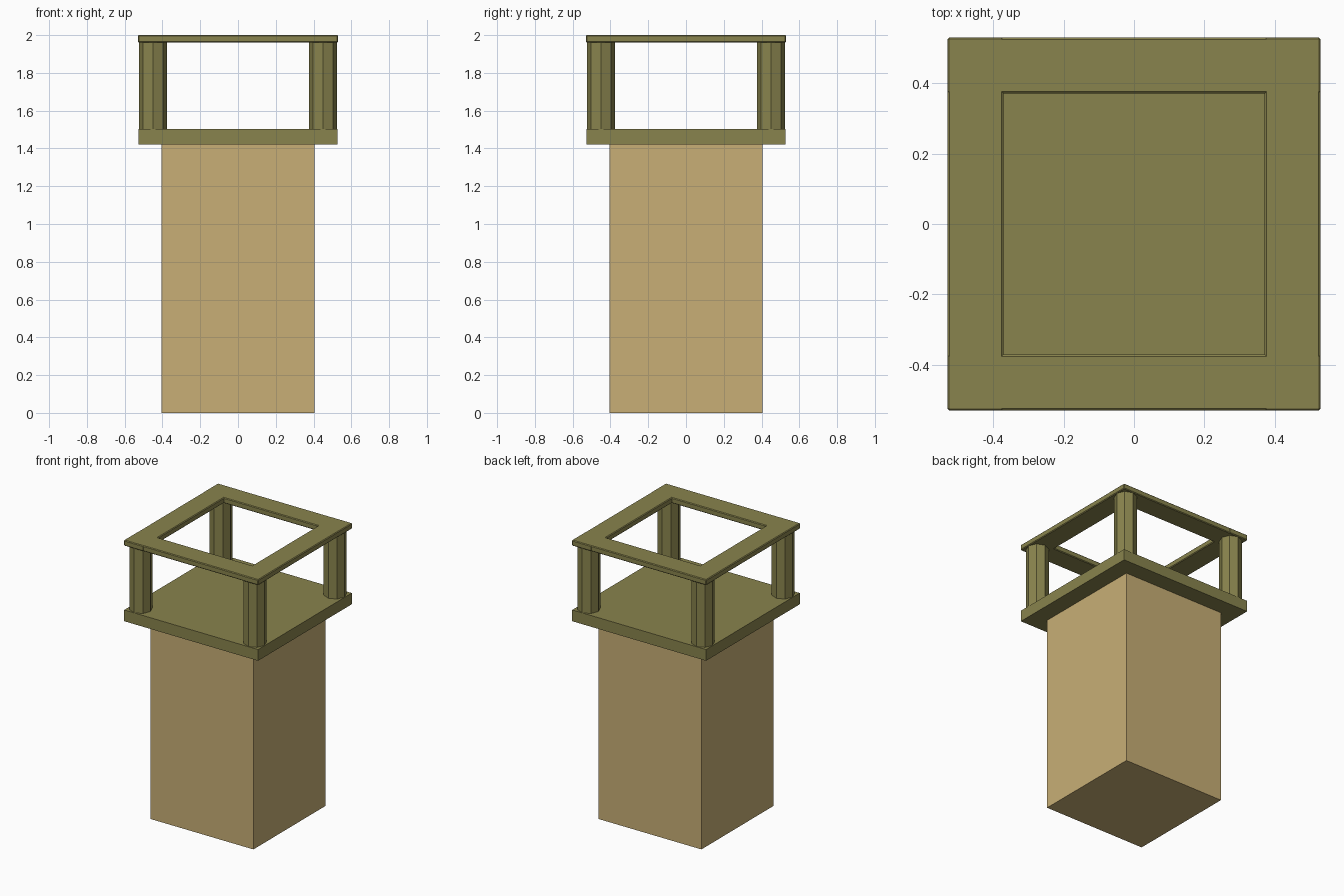
import bpy
from math import radians

if "Cube" in bpy.data.objects:
    bpy.data.objects.remove(bpy.data.objects["Cube"])


def material(name, color):
    m = bpy.data.materials.new(name)
    m.diffuse_color = color
    m.use_nodes = True
    m.node_tree.nodes["Principled BSDF"].inputs["Base Color"].default_value = m.diffuse_color
    return m


tan = material("tan", (0.58, 0.43, 0.18, 1))
olive = material("olive", (0.25, 0.23, 0.075, 1))


def finish(name, mat):
    ob = bpy.context.object
    ob.name = name
    ob.data.materials.append(mat)
    return ob


def box(name, size, center, mat, bevel=0):
    bpy.ops.mesh.primitive_cube_add(size=1, location=center)
    bpy.context.object.scale = size
    bpy.ops.object.transform_apply(location=False, rotation=False, scale=True)
    ob = finish(name, mat)
    if bevel:
        mod = ob.modifiers.new("bevel", 'BEVEL')
        mod.width = bevel
        mod.segments = 1
    return ob


# Tower body and overhanging platform
box("tower_body", (0.81, 0.81, 1.42), (0, 0, 0.71), tan)
box("platform", (1.054, 1.054, 0.08), (0, 0, 1.462), olive)

# Octagonal corner posts
for sx in (-1, 1):
    for sy in (-1, 1):
        bpy.ops.mesh.primitive_cylinder_add(
            vertices=8, radius=0.075, depth=0.47,
            location=(sx * 0.45, sy * 0.45, 1.73))
        finish("corner_post", olive)

# Thin bevelled top rails crossing at the corners
for s in (-1, 1):
    box("rail_x", (1.06, 0.158, 0.04), (0, s * 0.45, 1.98), olive, 0.005)
    box("rail_y", (0.158, 1.06, 0.04), (s * 0.45, 0, 1.98), olive, 0.005)
